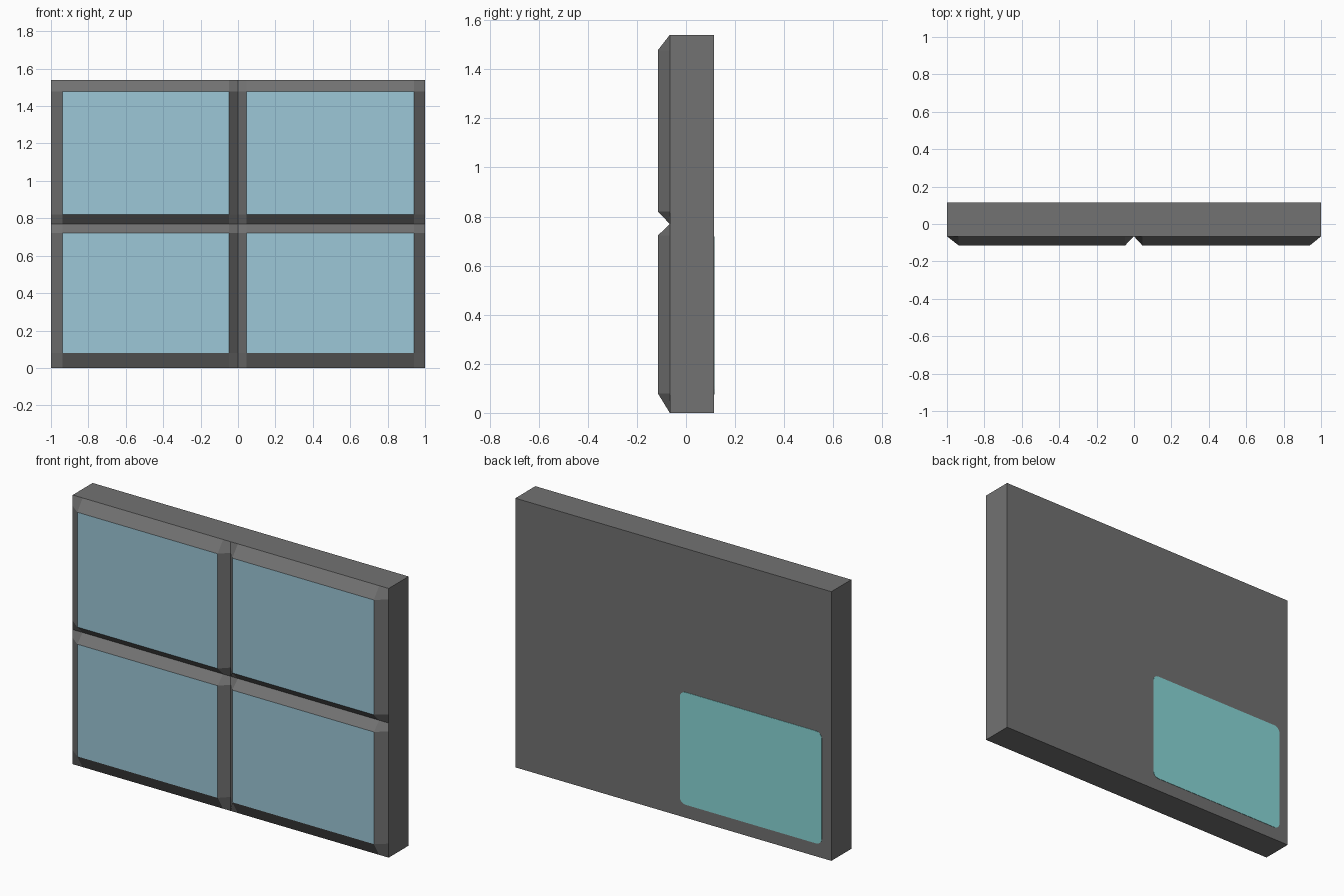
import bpy, bmesh, math

if "Cube" in bpy.data.objects:
    bpy.data.objects.remove(bpy.data.objects["Cube"])


def material(name, rgb):
    m = bpy.data.materials.new(name)
    m.diffuse_color = (*rgb, 1.0)
    m.use_nodes = True
    m.node_tree.nodes["Principled BSDF"].inputs["Base Color"].default_value = m.diffuse_color
    return m


GREY = material("frame grey", (0.168, 0.168, 0.168))
BLUE = material("glass blue", (0.333, 0.571, 0.679))
TEAL = material("back teal", (0.25, 0.68, 0.68))

BACK, RIM, FRONT = 0.115, -0.066, -0.115
HEIGHT, MID = 1.54, 0.77


def make_object(name, bm, mats):
    mesh = bpy.data.meshes.new(name)
    bm.to_mesh(mesh)
    bm.free()
    for m in mats:
        mesh.materials.append(m)
    ob = bpy.data.objects.new(name, mesh)
    bpy.context.collection.objects.link(ob)
    return ob


# Window body: a box left open at the front, where the panes close it
bm = bmesh.new()
bmesh.ops.create_cube(bm, size=1)
for v in bm.verts:
    v.co.x *= 2
    v.co.y = BACK - 0.001 if v.co.y > 0 else RIM
    v.co.z = HEIGHT if v.co.z > 0 else 0
bm.normal_update()
front = [f for f in bm.faces if f.normal.y < -0.9]
bmesh.ops.delete(bm, geom=front, context='FACES_ONLY')
make_object("window_body", bm, [GREY])


# Raised panes: 3 x 3 faces, glass in the middle and sloped frame around it
def pane(name, xs, zs):
    bm = bmesh.new()
    grid = [[bm.verts.new((x, FRONT if i in (1, 2) and j in (1, 2) else RIM, z))
             for i, x in enumerate(xs)] for j, z in enumerate(zs)]
    for j in range(3):
        for i in range(3):
            f = bm.faces.new((grid[j][i], grid[j][i + 1],
                              grid[j + 1][i + 1], grid[j + 1][i]))
            f.material_index = 1 if i == j == 1 else 0
    make_object(name, bm, [GREY, BLUE])


columns = {"left": (-1, -0.937, -0.048, 0), "right": (0, 0.045, 0.94, 1)}
rows = {"lower": (0, 0.08, 0.722, MID), "upper": (MID, 0.82, 1.477, HEIGHT)}
for row, zs in rows.items():
    for col, xs in columns.items():
        pane(f"{row}_{col}_pane", xs, zs)

# Thin rounded plate on the back, behind the lower left pane
bm = bmesh.new()
x0, x1, z0, z1, r = -0.94, -0.042, 0.075, 0.718, 0.035
outline = []
for k, (cx, cz) in enumerate(((x1 - r, z1 - r), (x0 + r, z1 - r),
                              (x0 + r, z0 + r), (x1 - r, z0 + r))):
    for s in range(5):
        a = math.radians(90 * k + 22.5 * s)
        outline.append(bm.verts.new((cx + r * math.cos(a), BACK - 0.001,
                                     cz + r * math.sin(a))))
base = bm.faces.new(outline)
ext = bmesh.ops.extrude_face_region(bm, geom=[base], use_keep_orig=True)
for g in ext["geom"]:
    if isinstance(g, bmesh.types.BMVert):
        g.co.y = BACK + 0.001
bmesh.ops.recalc_face_normals(bm, faces=bm.faces)
make_object("back_plate", bm, [TEAL])
